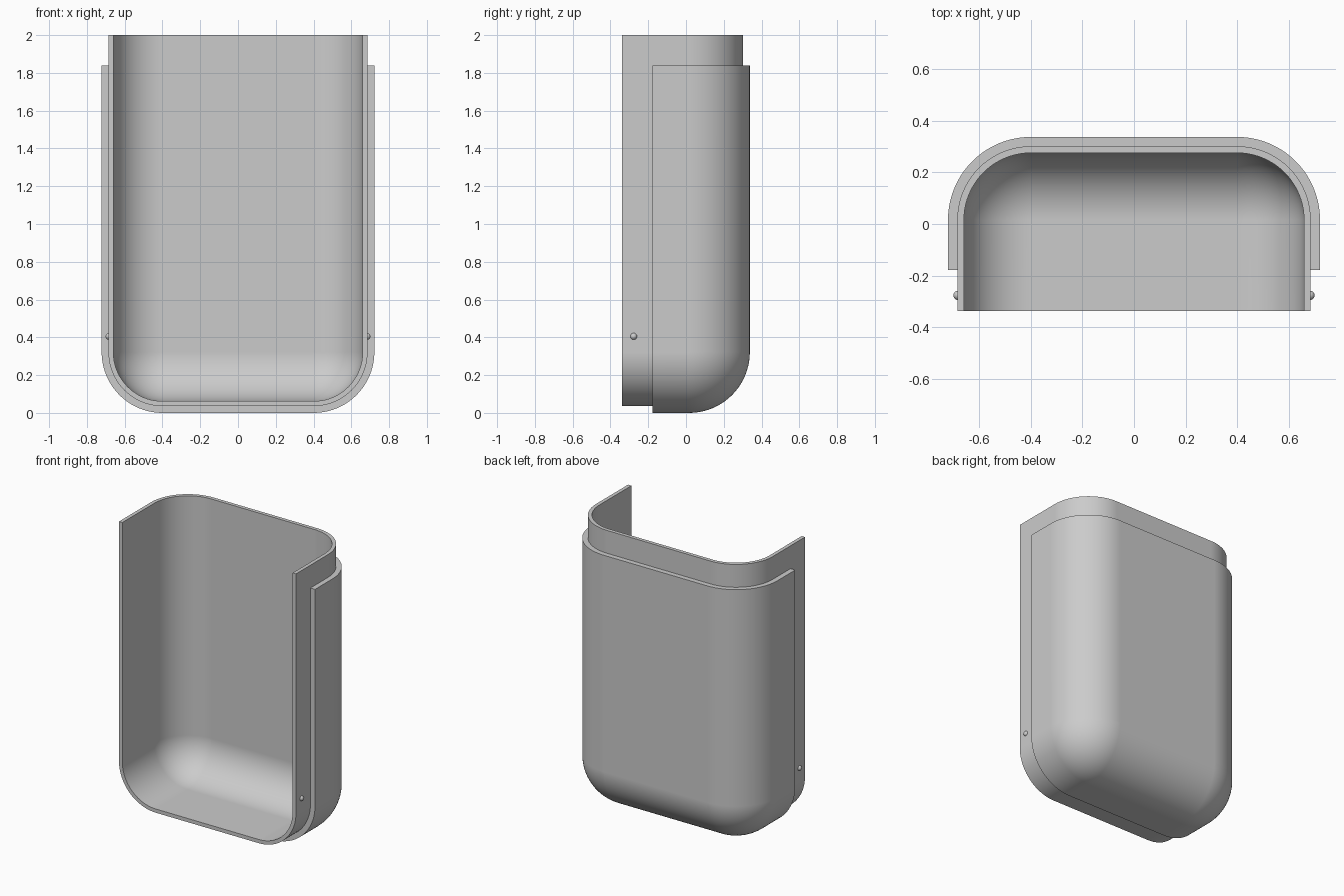
import bpy, bmesh
from math import sin, cos, pi

# Remove the default cube
cube = bpy.data.objects.get("Cube")
if cube:
    bpy.data.objects.remove(cube, do_unlink=True)

STEPS = 20                       # segments per quarter round
CX, CY, CZ = 0.40, 0.016, 0.322  # centres shared by all corner rounds

grey = bpy.data.materials.new("plain grey")
grey.use_nodes = True
GREY = (0.6, 0.6, 0.6, 1)
grey.diffuse_color = GREY
grey.node_tree.nodes["Principled BSDF"].inputs["Base Color"].default_value = GREY


def finish(bm, name):
    bmesh.ops.remove_doubles(bm, verts=bm.verts, dist=1e-5)
    bmesh.ops.recalc_face_normals(bm, faces=bm.faces)
    mesh = bpy.data.meshes.new(name)
    bm.to_mesh(mesh)
    bm.free()
    mesh.materials.append(grey)
    obj = bpy.data.objects.new(name, mesh)
    bpy.context.collection.objects.link(obj)
    bpy.ops.object.select_all(action='DESELECT')
    obj.select_set(True)
    bpy.context.view_layer.objects.active = obj
    bpy.ops.object.shade_smooth_by_angle(angle=pi / 6)
    return obj


def u_ring(bm, y, r, top):
    """U-shaped path, open at the top, at depth y with corner radius r."""
    angles = [pi * i / (2 * STEPS) for i in range(STEPS + 1)]
    pts = [(-CX - r, top)]
    pts += [(-CX - r * cos(a), CZ - r * sin(a)) for a in angles]
    pts += [(CX + r * sin(a), CZ - r * cos(a)) for a in angles]
    pts += [(CX + r, top)]
    return [bm.verts.new((x, y, z)) for x, z in pts]


def skin(bm, r, front, top):
    """One rounded sheet; returns its border as a closed vertex loop."""
    rings = [u_ring(bm, front, r, top)]
    for i in range(STEPS + 1):
        a = pi * i / (2 * STEPS)
        rho = r * cos(a) if i < STEPS else 0
        rings.append(u_ring(bm, CY + r * sin(a), rho, top))
    for p, q in zip(rings, rings[1:]):
        for j in range(len(p) - 1):
            bm.faces.new((p[j], p[j + 1], q[j + 1], q[j]))
    last = rings[-1]
    bm.faces.new((last[0], last[1], last[-2], last[-1]))
    return (rings[0] + [ring[-1] for ring in rings[1:]]
            + [ring[0] for ring in reversed(rings[1:])])


def shell(name, r_out, r_in, front, top):
    bm = bmesh.new()
    outer = skin(bm, r_out, front, top)
    inner = skin(bm, r_in, front, top)
    # Rim between the two sheets
    for i in range(len(outer)):
        k = (i + 1) % len(outer)
        bm.faces.new((outer[i], outer[k], inner[k], inner[i]))
    obj = finish(bm, name)
    mod = obj.modifiers.new("even_shading", 'WEIGHTED_NORMAL')
    mod.keep_sharp = True


# Inner liner stands proud at the front and top; outer sleeve wraps it
shell("inner_shell", 0.286, 0.260, -0.338, 2.0)
shell("outer_sleeve", 0.322, 0.280, -0.178, 1.84)

# Small round pins on both sides
for side, name in ((1, "left_pin"), (-1, "right_pin")):
    bm = bmesh.new()
    bmesh.ops.create_uvsphere(bm, u_segments=24, v_segments=12, radius=0.018)
    bmesh.ops.translate(bm, verts=bm.verts, vec=(side * 0.683, -0.277, 0.405))
    finish(bm, name)
